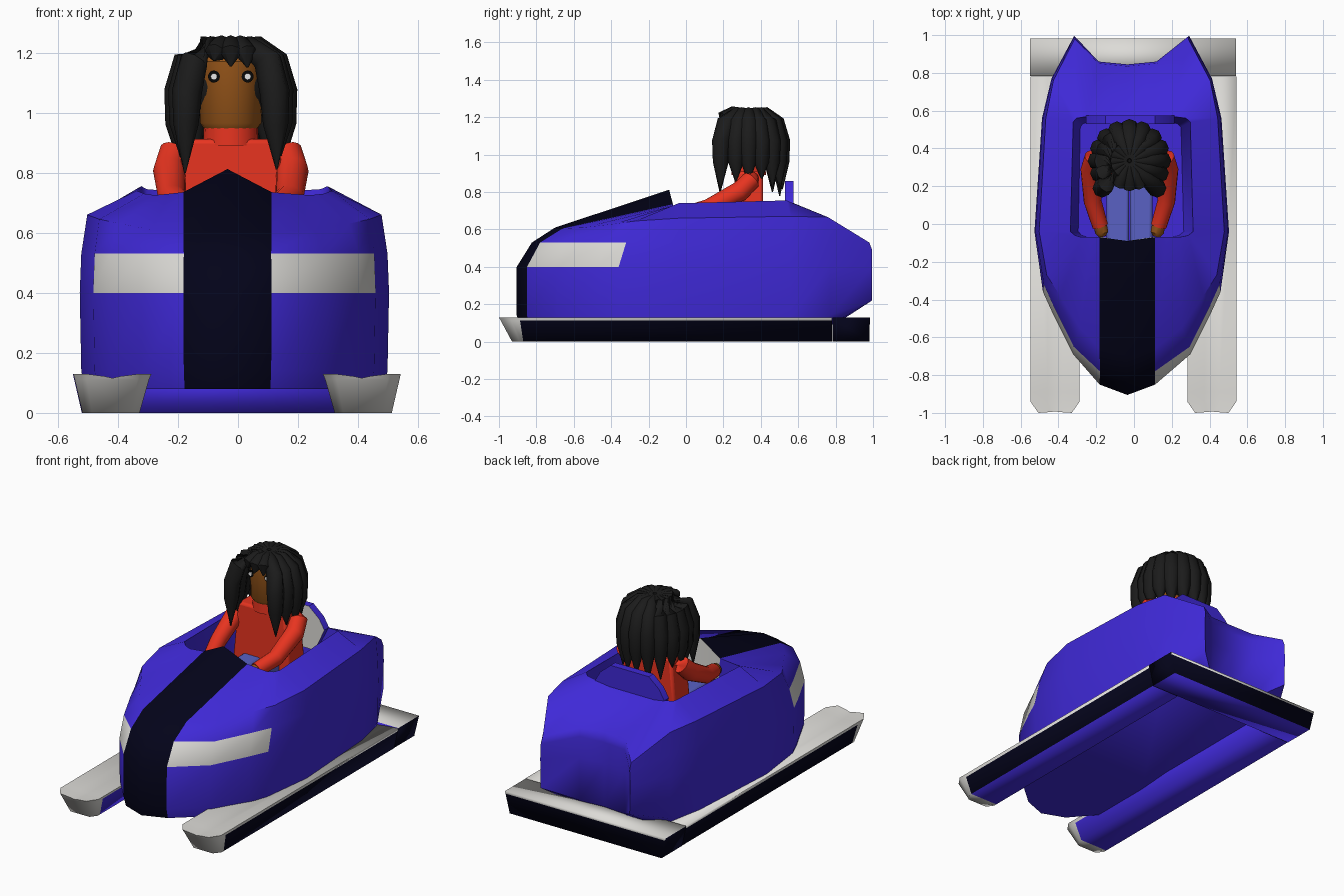
import bpy, bmesh, random
from math import sin, cos, pi, radians
from mathutils import Vector

if "Cube" in bpy.data.objects:
    bpy.data.objects.remove(bpy.data.objects["Cube"])
random.seed(4)


def material(name, colour):
    m = bpy.data.materials.new(name)
    m.use_nodes = True
    m.diffuse_color = (*colour, 1)
    bsdf = next(n for n in m.node_tree.nodes if n.type == 'BSDF_PRINCIPLED')
    bsdf.inputs["Base Color"].default_value = (*colour, 1)
    return m


BLUE = material("royal blue", (0.05, 0.022, 0.68))
NAVY = material("dark navy", (0.001, 0.001, 0.010))
GREY = material("light grey", (0.72, 0.71, 0.68))
RED = material("red suit", (0.8, 0.034, 0.014))
SKIN = material("brown skin", (0.31, 0.092, 0.01))
HAIR = material("black hair", (0.011, 0.011, 0.011))
JEANS = material("pale blue trousers", (0.1, 0.12, 0.55))
BLACK = material("eye black", (0.002, 0.002, 0.002))
WHITE = material("eye white", (0.85, 0.85, 0.85))


def finish(name, bm, mats, angle=35):
    bmesh.ops.recalc_face_normals(bm, faces=bm.faces)
    mesh = bpy.data.meshes.new(name)
    bm.to_mesh(mesh)
    bm.free()
    for m in mats:
        mesh.materials.append(m)
    ob = bpy.data.objects.new(name, mesh)
    bpy.context.collection.objects.link(ob)
    bpy.ops.object.select_all(action='DESELECT')
    ob.select_set(True)
    bpy.context.view_layer.objects.active = ob
    bpy.ops.object.shade_smooth_by_angle(angle=radians(angle))
    return ob


def loft(bm, rings, pick=lambda r, s: 0, first=0, last=0):
    """Skin closed rings; pick gives the material of each face by row and segment."""
    rows = [[bm.verts.new(p) for p in ring] for ring in rings]
    n = len(rows[0])
    for r in range(len(rows) - 1):
        for s in range(n):
            t = (s + 1) % n
            f = bm.faces.new((rows[r][s], rows[r][t], rows[r + 1][t], rows[r + 1][s]))
            f.material_index = pick(r, s)
    bm.faces.new(rows[0]).material_index = first
    bm.faces.new(rows[-1]).material_index = last


def tube(bm, points, radii, sides=12):
    points = [Vector(p) for p in points]
    rings = []
    for i, p in enumerate(points):
        d = (points[min(i + 1, len(points) - 1)] - points[max(i - 1, 0)]).normalized()
        u = d.cross(Vector((1, 0.03, 0)) if abs(d.x) < 0.6 else Vector((0, 0, 1))).normalized()
        v = d.cross(u)
        rings.append([p + radii[i] * (u * cos(a) + v * sin(a))
                      for a in (2 * pi * k / sides for k in range(sides))])
    loft(bm, rings)


def tube_part(name, points, radii, mat, sides=16):
    bm = bmesh.new()
    tube(bm, points, radii, sides)
    return finish(name, bm, [mat])


# Hull: half outlines from nose to tail, mirrored and lofted from keel to cockpit floor
outline = [(0, -.905), (.147, -.85), (.31, -.69), (.42, -.47), (.47, -.36), (.515, -.04),
           (.475, .56), (.425, .77), (.305, .995), (.155, .86), (0, .845)]
shoulder = [(0, -.7, .61), (.147, -.66, .605), (.27, -.55, .61), (.38, -.38, .63),
            (.45, -.27, .645), (.49, -.04, .66), (.455, .56, .67), (.415, .76, .665),
            (.3, .98, .53), (.155, .85, .58), (0, .835, .59)]
rim = [(0, -.09, .812), (.147, -.07, .735), (.2, -.07, .73), (.26, -.07, .725),
       (.3, -.06, .73), (.325, -.04, .74), (.31, .54, .755), (.29, .56, .745),
       (.22, .57, .74), (.15, .57, .73), (0, .57, .73)]


def mirrored(half):
    def place(x, y, z, side):
        return (side * x - 0.035 + 0.023 * min(max(x - .147, 0) / .16, 1), y, z)
    return [place(*p, 1) for p in half] + [place(*p, -1) for p in half[-2:0:-1]]


keel = [(x * .97, min(y * .98, .84), .12 if y > .8 else .08) for x, y in outline]
lower = [(x * .99, y, .22 if y > .9 else .14) for x, y in outline]
waist = [(x, y, .4) for x, y in outline]
upper = [(x * .99, y + (max(.04, -.2 * (y + .5)) if y < -.3 else 0), .49 if y > .9 else .53)
         for x, y in outline]
floor = [(x * .86, min(y, .25 + (y - .25) * .92) if y < 0 else y * .95, .45) for x, y, z in rim]


def hull_colour(row, seg):
    seg = min(seg, 19 - seg)
    if seg == 0:
        return 2 if row == 5 else 1     # grey dash behind the centre stripe
    return 2 if row == 2 and seg < 4 else 0   # side flash


bm = bmesh.new()
loft(bm, [mirrored(h) for h in (keel, lower, waist, upper, shoulder, rim, floor)], hull_colour)
finish("hull", bm, [BLUE, NAVY, GREY], 52)

# Runners and rear crossbar: sections listed from the outer side, with a colour per edge
runner_section = [(.13, .13), (.126, .112), (.1, 0), (-.09, 0), (-.122, .112), (-.13, .13),
                  (-.04, .122), (0, .116), (.04, .122)]
runner_colours = [0, 1, 2, 2, 0, 0, 0, 0, 0]
bar_section = [(.1, .13), (.1, .115), (.097, 0), (-.1, 0), (-.1, .13)]
bar_colours = [0, 1, 2, 2, 0]


def rail(name, section, colours, stations, place, tip):
    bm = bmesh.new()
    rings = [[place(u * w, y + slant * (1 - z / .13), z) for u, z in section]
             for y, w, slant in stations]
    end = 0 if tip else 1
    loft(bm, rings, lambda r, s: 0 if r < tip else colours[s], end, 1)
    finish(name, bm, [GREY, NAVY, BLUE], 95)


runner = [(-1, .68, .07), (-.94, 1, .05), (-.89, 1, .02), (.78, 1, 0)]
for side, label in ((1, "left"), (-1, "right")):
    rail(label + "_runner", runner_section, runner_colours, runner,
         lambda u, y, z, s=side: (s * (.415 + u) - .003, y, z), 2)
rail("rear_crossbar", bar_section, bar_colours, [(-.55, 1, .03), (.54, 1, -.03)],
     lambda u, y, z: (y, .883 + u, z), 0)

# Headrest panel behind the driver
half = [(.17, .6), (.235, .74), (.2, .8), (.13, .86)]
shape = half + [(-x, z) for x, z in reversed(half)]
bm = bmesh.new()
loft(bm, [[(x - .02, y, z) for x, z in shape] for y in (.53, .575)], first=1)
finish("headrest", bm, [BLUE, GREY])

# Driver
CX, CY = -.024, .335


def block(name, bottom, top, mat):
    """Tapered box; each end is (x, y, z, half width, half depth)."""
    bm = bmesh.new()
    loft(bm, [[(x + a * w, y + b * d, z) for a, b in ((-1, -1), (1, -1), (1, 1), (-1, 1))]
              for x, y, z, w, d in (bottom, top)])
    ob = finish(name, bm, [mat])
    bevel = ob.modifiers.new("soft edges", 'BEVEL')
    bevel.width = 0.015
    bevel.segments = 2


block("torso", (CX, CY, .5, .2, .08), (CX, CY, .912, .16, .075), RED)
tube_part("collar", [(CX, CY, .89), (CX, CY, .957)], [.092, .09], RED, 20)
tube_part("head", [(CX, CY, z) for z in (.945, .965, 1.17, 1.2)], [.088, .102, .105, .08], SKIN, 24)

for side, label in ((1, "left"), (-1, "right")):
    def at(x, y, z):
        return (CX + side * x, y, z)
    tube_part(label + "_arm", [at(.165, .36, .88), at(.19, .35, .865), at(.205, .29, .805),
                               at(.195, .12, .715), at(.155, -.01, .68)],
              [.03, .05, .054, .047, .042], RED)
    tube_part(label + "_hand", [at(.156, 0, .683), at(.147, -.045, .675), at(.145, -.065, .672)],
              [.035, .035, .02], SKIN)
    block(label + "_leg", (CX + side * .062, .1, .47, .06, .24),
          (CX + side * .062, .1, .61, .06, .24), JEANS)
    for part, size, y, mat in (("eye", .02, .237, BLACK), ("eye_glint", .011, .232, WHITE)):
        tube_part(label + "_" + part, [at(.056, y + .008, 1.12), at(.056, y, 1.12)],
                  [size, size], mat)

# Hair: a scalp dome with tapering locks, short over the face
bm = bmesh.new()
bmesh.ops.create_uvsphere(bm, u_segments=20, v_segments=12, radius=.142)
bmesh.ops.translate(bm, verts=bm.verts, vec=(CX, CY + .05, 1.085))
COUNT = 16
for k in range(COUNT):
    a = 2 * pi * k / COUNT
    turn = min(a, 2 * pi - a)           # zero faces forward
    if turn < 0.5:
        end = 1.16 + random.uniform(-.012, .015)
        profile = [(.01, 1.235), (.08, 1.225), (.135, 1.2), (.145, end)]
        radii = [.012, .034, .036, .004]
    else:
        end = (.82 if turn < 1 else .88 if turn < 2 else .8) + random.uniform(-.035, .03)
        out = 1.2 if turn < 1 else 1
        profile = [(.01, 1.235), (.085, 1.222), (.145 * out, 1.17), (.172 * out, 1.07),
                   (.176 * out, .96), (.18 * out, end)]
        radii = [.012, .035, .048, .05, .042, .003]
    tube(bm, [(CX + r * sin(a), CY - r * cos(a), z) for r, z in profile], radii, 8)
finish("hair", bm, [HAIR], 50)
